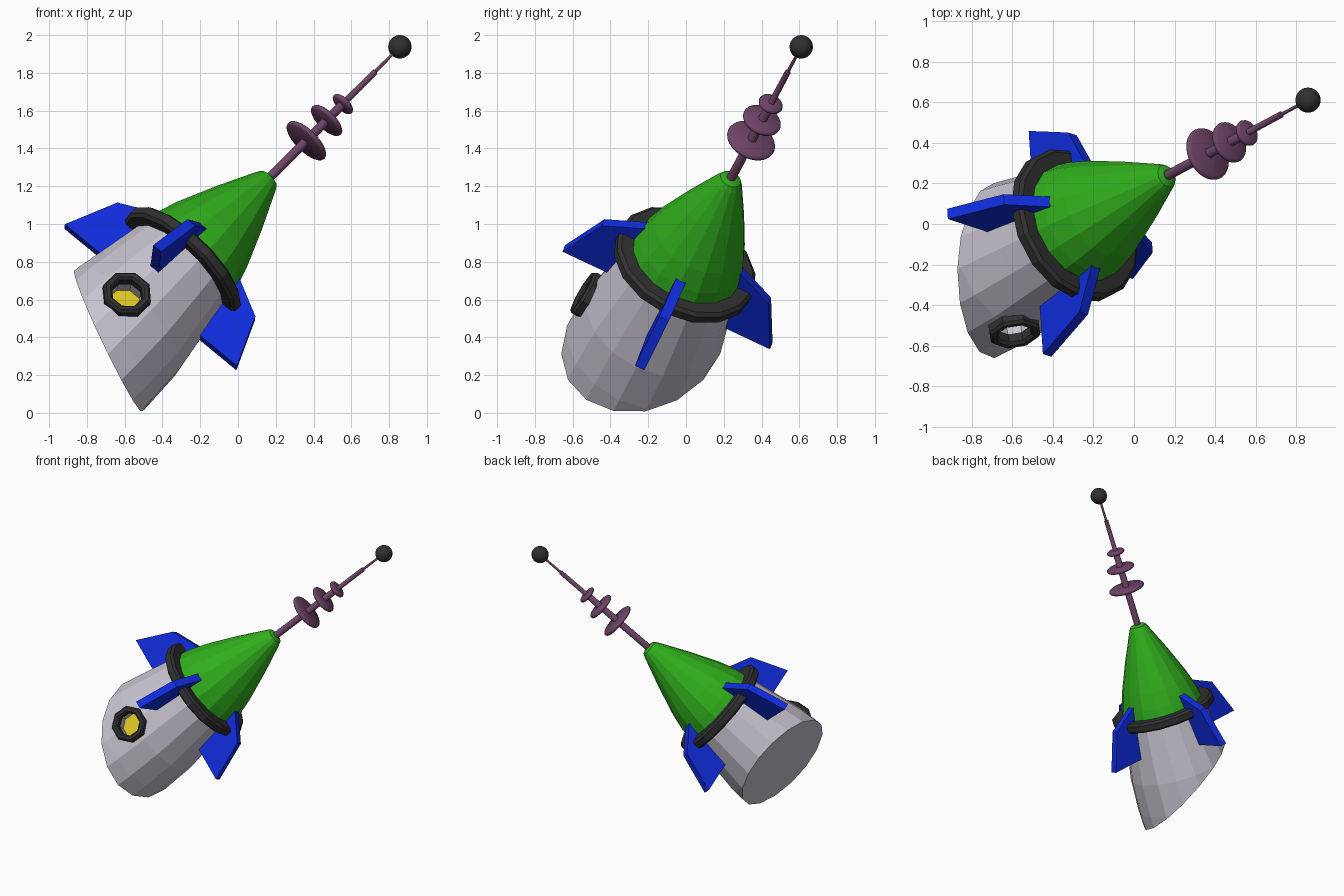
import bpy, bmesh, math
from mathutils import Vector, Matrix

if "Cube" in bpy.data.objects:
    bpy.data.objects.remove(bpy.data.objects["Cube"])

# Tilted rocket frame: origin at the antenna ball, local z along the axis
TIP = Vector((0.857, 0.61, 1.938))
D = Vector((0.66, 0.354, 0.663)).normalized()
E1 = Vector((-0.742, 0.246, 0.623))
E1 = (E1 - D * E1.dot(D)).normalized()
E2 = D.cross(E1)
FRAME = Matrix.Translation(TIP) @ Matrix((E1, E2, D)).transposed().to_4x4()


def material(name, rgb):
    m = bpy.data.materials.new(name)
    m.diffuse_color = (*rgb, 1)
    m.use_nodes = True
    m.node_tree.nodes["Principled BSDF"].inputs["Base Color"].default_value = m.diffuse_color
    return m


HULL = material("hull_grey", (0.58, 0.55, 0.63))
GREEN = material("green", (0.03, 0.42, 0.012))
BLUE = material("blue", (0.005, 0.025, 0.72))
BLACK = material("black", (0.03, 0.03, 0.03))
PURPLE = material("purple", (0.16, 0.06, 0.14))
YELLOW = material("yellow", (0.75, 0.58, 0.02))


def finish(name, bm, mat, matrix=FRAME, smooth=False):
    bmesh.ops.recalc_face_normals(bm, faces=bm.faces)
    bm.transform(matrix)
    me = bpy.data.meshes.new(name)
    bm.to_mesh(me)
    bm.free()
    ob = bpy.data.objects.new(name, me)
    bpy.context.collection.objects.link(ob)
    me.materials.append(mat)
    if smooth:
        bpy.ops.object.select_all(action='DESELECT')
        ob.select_set(True)
        bpy.context.view_layer.objects.active = ob
        bpy.ops.object.shade_smooth_by_angle(angle=math.radians(40))
    return ob


def lathe(profile, sides, loop=False, phase=0.0):
    """Revolve (distance below the ball, radius) points around the axis."""
    bm = bmesh.new()
    rings = []
    for t, r in profile:
        rings.append([bm.verts.new((r * math.cos(phase + 2 * math.pi * i / sides),
                                    r * math.sin(phase + 2 * math.pi * i / sides), -t))
                      for i in range(sides)])
    pairs = list(zip(rings, rings[1:]))
    if loop:
        pairs.append((rings[-1], rings[0]))
    else:
        bm.faces.new(rings[0])
        bm.faces.new(rings[-1])
    for a, b in pairs:
        for i in range(sides):
            j = (i + 1) % sides
            bm.faces.new((a[i], a[j], b[j], b[i]))
    return bm


# Hull, sliced off by an oblique plane
bm = lathe([(1.74, 0.31), (1.96, 0.347), (2.2, 0.388), (2.45, 0.40), (2.9, 0.39)], 16)
bm.transform(FRAME)
cut = bmesh.ops.bisect_plane(bm, geom=bm.verts[:] + bm.edges[:] + bm.faces[:],
                             plane_co=(-0.69, -0.22, 0.385),
                             plane_no=(0.896, -0.07, 0.44), clear_inner=True)
bmesh.ops.holes_fill(bm, edges=[e for e in bm.edges if e.is_boundary])
hull = finish("hull", bm, HULL, Matrix())

# Porthole frame of reference: local z points out of the hull
PORT = FRAME @ Matrix.Translation((0, 0, -2.224)) @ Matrix((
    (1, 0, 0), (0, 0.985, 0.0), (0, 0, 1))).to_4x4()
out = (E2 + D * 0.12).normalized()
side = D.cross(out).normalized()
PORT = Matrix.Translation(TIP - D * 2.224 + E2 * 0.385) @ Matrix(
    (side, out.cross(side), out)).transposed().to_4x4()
P8 = math.pi / 8

# Recess cut into the hull
cutter = finish("porthole_cutter", lathe([(-0.2, 0.09), (0.11, 0.09)], 8, phase=P8), HULL, PORT)
cutter.hide_render = True
cutter.hide_viewport = False
mod = hull.modifiers.new("recess", 'BOOLEAN')
mod.object = cutter
mod.operation = 'DIFFERENCE'
mod.solver = 'EXACT'
bpy.context.view_layer.objects.active = hull
bpy.ops.object.modifier_apply(modifier="recess")
bpy.data.objects.remove(cutter)

# Porthole rim and glass
finish("porthole_rim", lathe([(0.03, 0.085), (-0.015, 0.085), (-0.03, 0.098), (-0.03, 0.12),
                              (-0.015, 0.133), (0.03, 0.133)], 8, True, P8), BLACK, PORT)
finish("porthole_glass", lathe([(0.10, 0.089), (0.108, 0.089)], 8, phase=P8), YELLOW, PORT)

# Nose cone and collar
finish("nose_cone", lathe([(1.045, 0.035), (1.055, 0.058), (1.085, 0.075), (1.3, 0.17),
                           (1.52, 0.258), (1.64, 0.295), (1.74, 0.315)], 16), GREEN)
finish("collar", lathe([(1.705, 0.29), (1.705, 0.375), (1.72, 0.395), (1.765, 0.395),
                        (1.78, 0.375), (1.78, 0.29)], 16, True), BLACK)

# Four fins
for k in range(4):
    bm = bmesh.new()
    face = bm.faces.new([bm.verts.new((r, -0.028, -t)) for t, r in
                         ((1.575, 0.22), (1.716, 0.488), (2.0, 0.608), (2.0, 0.3))])
    ext = bmesh.ops.extrude_face_region(bm, geom=[face])
    bmesh.ops.translate(bm, vec=(0, 0.056, 0),
                        verts=[v for v in ext["geom"] if isinstance(v, bmesh.types.BMVert)])
    finish(f"fin_{k + 1}", bm, BLUE, FRAME @ Matrix.Rotation(k * math.pi / 2, 4, 'Z'))

# Antenna mast, discs and ball
finish("antenna_mast", lathe([(0.03, 0.008), (0.195, 0.009), (0.2, 0.016), (0.45, 0.017),
                              (0.46, 0.024), (1.1, 0.025)], 16), PURPLE, smooth=True)
for k, (t, r) in enumerate(((0.75, 0.135), (0.588, 0.106), (0.457, 0.067))):
    h = 0.015
    finish(f"antenna_disc_{k + 1}",
           lathe([(t - h, r - 0.012), (t - h * 0.6, r - 0.003), (t, r),
                  (t + h * 0.6, r - 0.003), (t + h, r - 0.012)], 28), PURPLE, smooth=True)
bm = bmesh.new()
bmesh.ops.create_uvsphere(bm, u_segments=24, v_segments=16, radius=0.062)
finish("antenna_ball", bm, BLACK, smooth=True)
